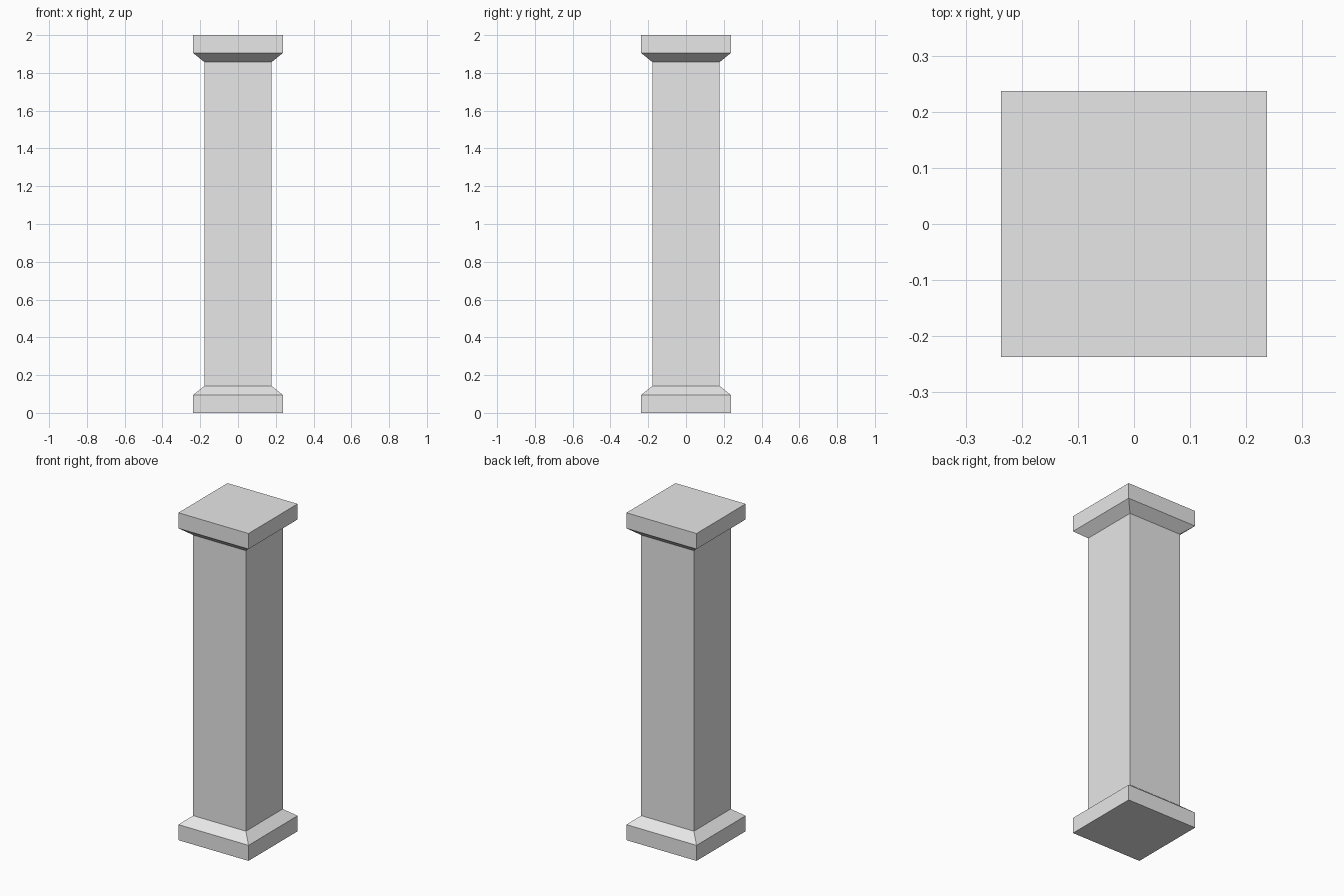
import bpy
import bmesh

if "Cube" in bpy.data.objects:
    bpy.data.objects.remove(bpy.data.objects["Cube"], do_unlink=True)

HEIGHT = 2.0
WIDE, NARROW = 0.237, 0.178      # half widths of slab and shaft
SLAB, SLOPE = 0.095, 0.143       # heights where the slab and its chamfer end

stone = bpy.data.materials.new("pale grey stone")
stone.use_nodes = True
color = (0.8, 0.8, 0.8, 1.0)
stone.diffuse_color = color
stone.node_tree.nodes["Principled BSDF"].inputs["Base Color"].default_value = color


def square_stack(name, profile, cap_bottom=False, cap_top=False):
    """Join square rings, given as (half width, height) from bottom to top."""
    bm = bmesh.new()
    rings = [[bm.verts.new((sx * r, sy * r, z))
              for sx, sy in ((-1, -1), (1, -1), (1, 1), (-1, 1))]
             for r, z in profile]
    for low, high in zip(rings, rings[1:]):
        for i in range(4):
            j = (i + 1) % 4
            bm.faces.new((low[i], low[j], high[j], high[i]))
    if cap_bottom:
        bm.faces.new(rings[0][::-1])
    if cap_top:
        bm.faces.new(rings[-1])
    mesh = bpy.data.meshes.new(name)
    bm.to_mesh(mesh)
    bm.free()
    mesh.materials.append(stone)
    obj = bpy.data.objects.new(name, mesh)
    bpy.context.collection.objects.link(obj)
    return obj


# Base slab with chamfered top, and the capital as its mirror
base_profile = [(WIDE, 0), (WIDE, SLAB), (NARROW, SLOPE)]
capital_profile = [(r, HEIGHT - z) for r, z in reversed(base_profile)]
square_stack("base", base_profile, cap_bottom=True)
square_stack("capital", capital_profile, cap_top=True)

# Plain square shaft between them
square_stack("shaft", [(NARROW, SLOPE), (NARROW, HEIGHT - SLOPE)])
